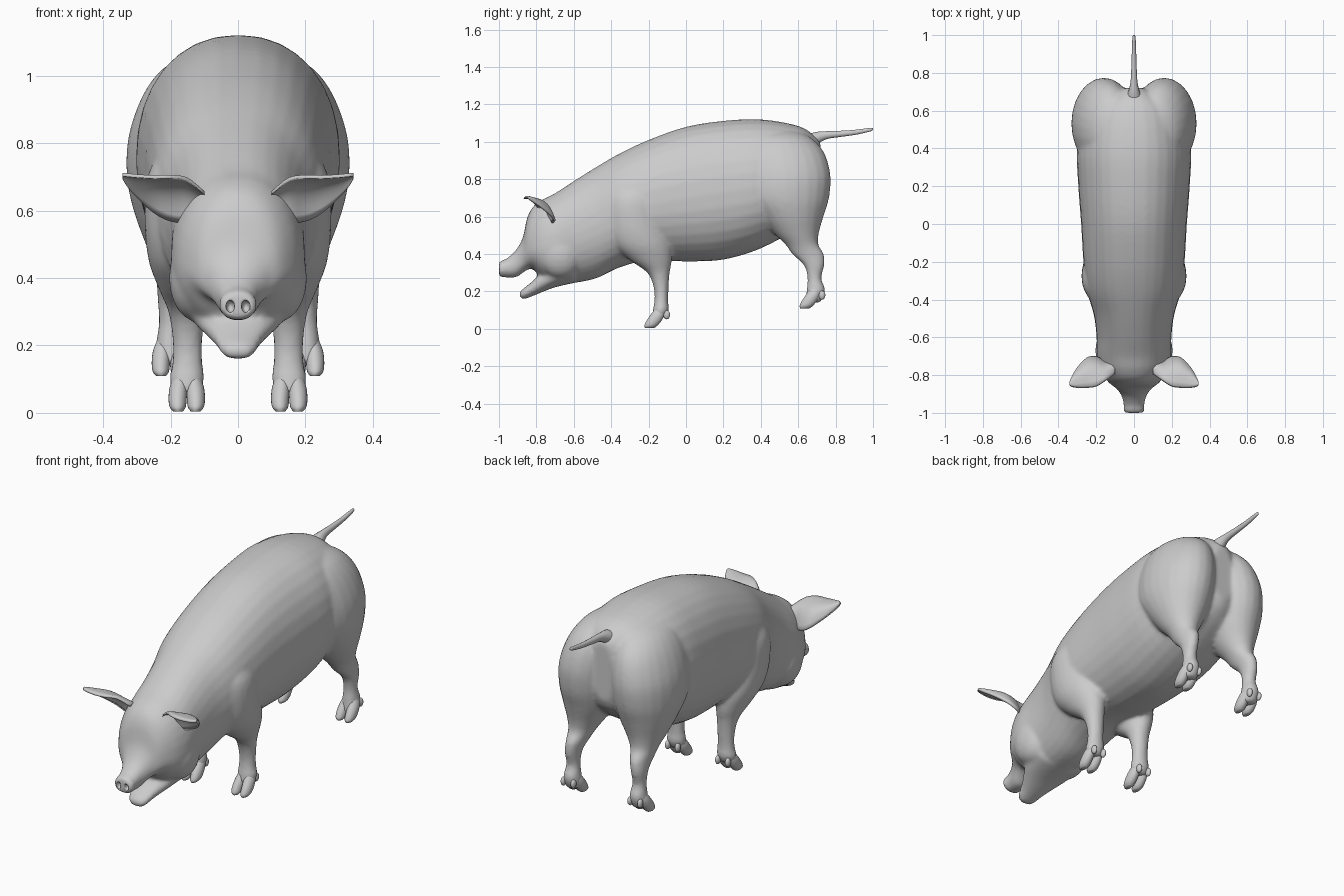
import bpy, bmesh, math
from mathutils import Vector

skin = bpy.data.materials.new("pale grey skin")
skin.diffuse_color = (0.6, 0.6, 0.6, 1)


def refine(rows, n=4):
    """Catmull-Rom interpolation of section rows."""
    out = []
    for i in range(len(rows) - 1):
        a, b, c, d = (rows[max(i - 1, 0)], rows[i], rows[i + 1],
                      rows[min(i + 2, len(rows) - 1)])
        for k in range(n):
            t = k / n
            out.append([0.5 * (2 * q + (r - p) * t + (2 * p - 5 * q + 4 * r - s) * t * t
                               + (3 * q - p - 3 * r + s) * t ** 3)
                        for p, q, r, s in zip(a, b, c, d)])
    return out + [list(rows[-1])]


def skin_rings(bm, rings):
    vs = [[bm.verts.new(p) for p in r] for r in rings]
    n = len(vs[0])
    faces = [bm.faces.new((a[i], a[(i + 1) % n], b[(i + 1) % n], b[i]))
             for a, b in zip(vs, vs[1:]) for i in range(n)]
    faces += [bm.faces.new(vs[0]), bm.faces.new(vs[-1])]
    bmesh.ops.recalc_face_normals(bm, faces=faces)


def trunk(bm, rows, seg=32, e=0.92):
    """Rows: y, top z, widest z, bottom z, half width."""
    rings = []
    for y, top, mid, bot, w in refine(rows):
        ring = []
        for i in range(seg):
            a = 2 * math.pi * i / seg
            c, s = math.cos(a), math.sin(a)
            h = top - mid if s > 0 else mid - bot
            ring.append((w * math.copysign(abs(c) ** e, c), y,
                         mid + h * math.copysign(abs(s) ** e, s)))
        rings.append(ring)
    skin_rings(bm, rings)


def limb(bm, rows, side=1, seg=24):
    """Rows: z, centre x, centre y, half width, half depth."""
    skin_rings(bm, [[(side * (x + rx * math.cos(2 * math.pi * i / seg)),
                      y + ry * math.sin(2 * math.pi * i / seg), z) for i in range(seg)]
                    for z, x, y, rx, ry in refine(rows)])


def ball(bm, centre, size):
    r = bmesh.ops.create_uvsphere(bm, u_segments=20, v_segments=12, radius=1)
    for v in r["verts"]:
        v.co = Vector(centre) + Vector([a * b for a, b in zip(v.co, size)])


def finish(bm, name):
    me = bpy.data.meshes.new(name)
    bm.to_mesh(me)
    bm.free()
    me.materials.append(skin)
    for p in me.polygons:
        p.use_smooth = True
    ob = bpy.data.objects.new(name, me)
    bpy.context.collection.objects.link(ob)
    return ob


# Body, neck and upper head
bm = bmesh.new()
trunk(bm, [
    (.72, .99, .82, .68, .06), (.69, 1.03, .82, .62, .13), (.60, 1.085, .79, .54, .25),
    (.40, 1.12, .76, .43, .30), (.20, 1.112, .73, .37, .295), (0, 1.08, .70, .36, .28),
    (-.20, 1.01, .66, .365, .268), (-.35, .94, .62, .33, .25), (-.48, .865, .56, .27, .213),
    (-.60, .79, .50, .245, .198), (-.70, .725, .45, .235, .198), (-.77, .69, .44, .27, .18),
    (-.82, .65, .43, .32, .15), (-.85, .59, .42, .315, .122), (-.872, .49, .39, .30, .092),
    (-.91, .42, .35, .275, .066), (-.96, .375, .325, .275, .054), (-.985, .366, .32, .275, .057),
    (-1.0, .355, .318, .285, .045)])

# Lower jaw
trunk(bm, [(-.60, .42, .34, .245, .16), (-.70, .37, .30, .222, .14), (-.76, .315, .26, .20, .105),
           (-.82, .255, .225, .175, .072), (-.87, .215, .19, .158, .052),
           (-.89, .195, .185, .172, .03)])

for s in (-1, 1):
    # Hams and hind legs
    limb(bm, [(1.06, .10, .50, .05, .08), (1.02, .115, .50, .11, .17), (.94, .137, .515, .147, .225),
              (.82, .157, .53, .168, .243), (.70, .165, .535, .165, .23), (.60, .17, .56, .14, .175),
              (.51, .18, .59, .098, .12), (.45, .187, .62, .068, .088), (.40, .193, .652, .05, .085),
              (.34, .20, .685, .039, .055), (.27, .20, .687, .035, .037),
              (.21, .20, .695, .043, .05), (.16, .20, .685, .044, .045), (.14, .20, .68, .03, .035)], s)
    # Shoulders and front legs
    limb(bm, [(.80, .15, -.27, .06, .08), (.70, .16, -.28, .11, .14), (.56, .165, -.27, .112, .155),
              (.45, .165, -.235, .10, .155), (.37, .158, -.19, .078, .115), (.30, .152, -.147, .055, .06),
              (.22, .15, -.133, .045, .04), (.15, .15, -.132, .045, .037),
              (.10, .152, -.135, .052, .043), (.06, .152, -.145, .04, .035)], s)
    # Cheeks, brows and eyelids
    ball(bm, (s * .12, -.67, .40), (.085, .12, .13))
    ball(bm, (s * .085, -.80, .535), (.048, .045, .04))
    ball(bm, (s * .096, -.815, .487), (.027, .025, .016))
body = finish(bm, "body")

m = body.modifiers.new("blend", 'REMESH')
m.mode = 'VOXEL'
m.voxel_size = .0105
m.use_smooth_shade = True
m = body.modifiers.new("soften", 'SMOOTH')
m.factor = .5
m.iterations = 7

# Nostril cutters
bm = bmesh.new()
for s in (-1, 1):
    ball(bm, (s * .023, -1.0, .316), (.013, .025, .018))
cut = finish(bm, "nostril_cutter")
cut.hide_render = True
cut.hide_viewport = True
m = body.modifiers.new("nostrils", 'BOOLEAN')
m.operation = 'DIFFERENCE'
m.object = cut

# Cloven hooves: two toes and two dewclaws per foot
for name, x, y, z0 in (("front_hoof", .152, -.145, 0), ("hind_hoof", .202, .685, .105)):
    for s in (-1, 1):
        bm = bmesh.new()
        for t in (-1, 1):
            limb(bm, [(z0 + .115, x + t * .018, y + .01, .018, .025),
                      (z0 + .08, x + t * .024, y - .005, .026, .036),
                      (z0 + .045, x + t * .027, y - .025, .027, .04),
                      (z0 + .018, x + t * .027, y - .042, .024, .035),
                      (z0 + .004, x + t * .026, y - .05, .014, .024)], s)
            ball(bm, (s * (x + t * .03), y + .042, z0 + .075), (.013, .018, .024))
        finish(bm, ("right_" if s > 0 else "left_") + name)

# Cupped ears: thin crescents between a front edge and a drooping rear edge
for s in (-1, 1):
    rings = []
    for x, fy, fz, ry, rz, bow in refine([
            (.10, -.79, .655, -.72, .60, .02), (.15, -.825, .695, -.725, .575, .03),
            (.20, -.855, .703, -.702, .575, .04), (.25, -.862, .702, -.71, .60, .038),
            (.30, -.862, .705, -.76, .645, .022), (.33, -.857, .708, -.81, .68, .01),
            (.342, -.848, .708, -.838, .70, .002)]):
        f, r = Vector((s * x, fy, fz)), Vector((s * x, ry, rz))
        up = Vector((0, .62, .78))
        arc = [(i / 10, bow * math.sin(math.pi * i / 10)) for i in range(11)]
        outer = [f.lerp(r, t) + up * (b + .004) for t, b in arc]
        inner = [f.lerp(r, t) + up * (b - .009) for t, b in reversed(arc)]
        rings.append(outer + inner)
    bm = bmesh.new()
    skin_rings(bm, rings)
    finish(bm, "right_ear" if s > 0 else "left_ear")

# Tail
bm = bmesh.new()
trunk(bm, [(y, z + r, z, z - r, r * .85) for y, z, r in (
    (.66, .99, .055), (.70, 1.018, .036), (.75, 1.035, .022), (.82, 1.042, .017),
    (.90, 1.05, .014), (.97, 1.062, .011), (.995, 1.067, .008), (1.0, 1.068, .003))], 14, 1)
finish(bm, "tail")
